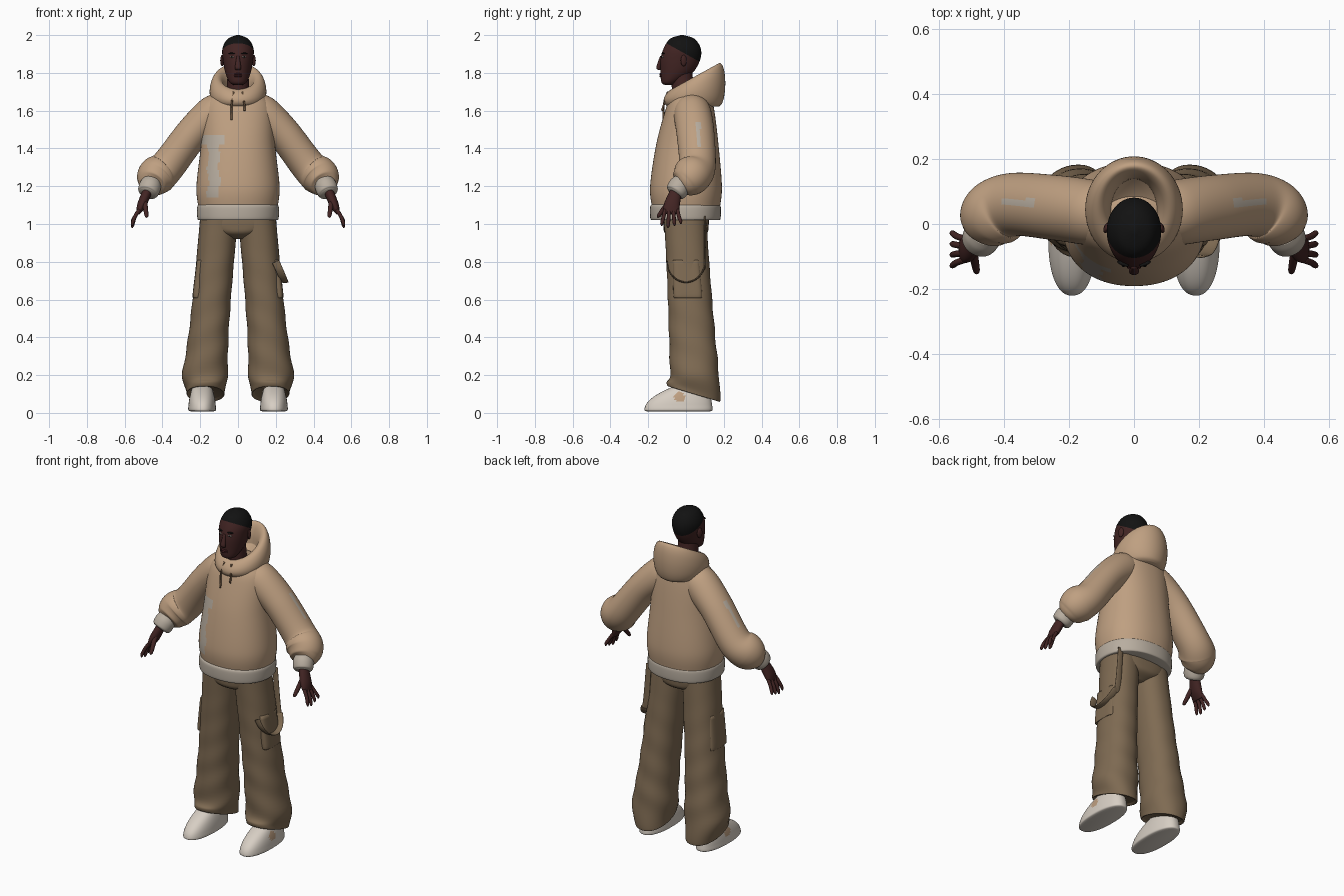
import bpy, bmesh, math
from mathutils import Vector

cube = bpy.data.objects.get("Cube")
if cube:
    bpy.data.objects.remove(cube)


def material(name, *colour):
    mat = bpy.data.materials.new(name)
    mat.use_nodes = True
    mat.diffuse_color = (*colour, 1)
    shader = mat.node_tree.nodes["Principled BSDF"]
    shader.inputs["Base Color"].default_value = (*colour, 1)
    shader.inputs["Roughness"].default_value = .8
    return mat


FLEECE = material("tan fleece", .52, .35, .22)
RIB = material("pale rib", .48, .42, .35)
CLOTH = material("brown cloth", .21, .145, .085)
CORD = material("brown cord", .15, .09, .05)
SKIN = material("dark skin", .055, .018, .017)
LIP = material("dark lip", .06, .014, .016)
HAIR = material("black hair", .006, .006, .006)
EYE = material("eye white", .45, .38, .33)
SHOE = material("off white leather", .68, .62, .55)

SIDES = {"left": 1, "right": -1}
ACROSS = Vector((1, 0, 0))
DEPTH = Vector((0, 1, 0))


def finish(name, bm, materials, rule=None):
    bmesh.ops.recalc_face_normals(bm, faces=bm.faces)
    for face in bm.faces:
        face.smooth = True
        if rule:
            face.material_index = int(rule(face.calc_center_median(), face.normal))
    mesh = bpy.data.meshes.new(name)
    bm.to_mesh(mesh)
    bm.free()
    for mat in materials:
        mesh.materials.append(mat)
    part = bpy.data.objects.new(name, mesh)
    bpy.context.collection.objects.link(part)
    return part


def ring(z, wide, deep=None, x=0, y=0, slope=0):
    """One oval cross-section; slope tips it up toward the back."""
    return x, y, z, wide, deep or wide, slope


def spline(rows, steps):
    """Pass a smooth curve through every row of values."""
    last = len(rows) - 1
    result = []
    for i in range(last):
        before, start, end, after = (rows[max(0, min(last, i + k))] for k in (-1, 0, 1, 2))
        for step in range(steps):
            t = step / steps
            result.append([q + t / 2 * (r - p + t * (2 * p - 5 * q + 4 * r - w + t * (3 * (q - r) + w - p)))
                           for p, q, r, w in zip(before, start, end, after)])
    return result + [rows[last]]


def signed_power(value, power):
    return math.copysign(abs(value) ** (2 / power), value)


def loft(name, rows, materials, side=1, sides=32, steps=6, power=2, along=None, rule=None, fold=0, cut=None):
    """Skin the rings; with along, they stand square to their path."""
    bm = bmesh.new()
    points = spline(rows, steps)
    loops = []
    for i, (x, y, z, wide, deep, slope) in enumerate(points):
        u, w = ACROSS, Vector((0, 1, slope))
        if along:
            ahead, behind = points[min(i + 1, len(points) - 1)], points[max(i - 1, 0)]
            tangent = (Vector(ahead[:3]) - Vector(behind[:3])).normalized()
            w = (along - tangent * tangent.dot(along)).normalized()
            u = tangent.cross(w)
        loop = []
        for k in range(sides):
            angle = math.tau * k / sides
            crease = 1 + fold * math.sin(z * 38 + 2 * angle) * max(0, 1 - z)
            across = wide * crease * signed_power(math.cos(angle), power)
            depth = deep * crease * signed_power(math.sin(angle), power)
            spot = Vector((x, y, z)) + u * across + w * depth
            loop.append(bm.verts.new((spot.x * side, spot.y, spot.z)))
        loops.append(loop)
    for low, high in zip(loops, loops[1:]):
        for k in range(sides):
            bm.faces.new((low[k], low[k - 1], high[k - 1], high[k]))
    bm.faces.new(loops[0])
    bm.faces.new(loops[-1])
    if cut:
        geometry = bm.verts[:] + bm.edges[:] + bm.faces[:]
        bmesh.ops.bisect_plane(bm, geom=geometry, plane_co=cut[0], plane_no=cut[1])
    return finish(name, bm, materials, rule)


def ball(name, location, size, mat, turn=0):
    bm = bmesh.new()
    bmesh.ops.create_uvsphere(bm, u_segments=16, v_segments=10, radius=1)
    part = finish(name, bm, [mat])
    part.location, part.scale, part.rotation_euler.z = location, size, turn


# Head with a clean slanted hairline
hairline, hair_up = Vector((0, -.02, 1.91)), Vector((0, .5, .9))
loft("head", [ring(z=1.735, wide=.02, y=-.09), ring(z=1.75, wide=.045, y=-.085),
              ring(z=1.8, wide=.067, deep=.085, y=-.05), ring(z=1.87, wide=.08, deep=.105, y=-.03),
              ring(z=1.93, wide=.082, deep=.098, y=-.02), ring(z=1.98, wide=.055, deep=.065, y=-.02),
              ring(z=2, wide=.008, y=-.02)],
     [SKIN, HAIR], sides=48, cut=(hairline, hair_up),
     rule=lambda centre, normal: (centre - hairline).dot(hair_up) > 0)
loft("neck", [ring(z=1.62, wide=.07, y=-.01), ring(z=1.7, wide=.06, y=-.015),
              ring(z=1.83, wide=.055, y=-.025)], [SKIN])
loft("nose", [ring(z=1.89, wide=.007, y=-.13), ring(z=1.83, wide=.016, deep=.012, y=-.145),
              ring(z=1.815, wide=.012, deep=.008, y=-.138)], [SKIN], sides=16)
for lip, height in (("upper", 1.793), ("lower", 1.783)):
    ball(lip + "_lip", (0, -.132, height), (.022, .009, .006), LIP)
for label, side in SIDES.items():
    turn = side * .35
    ball(label + "_eye", (side * .032, -.125, 1.885), (.012, .005, .005), EYE, turn)
    ball(label + "_iris", (side * .032, -.129, 1.885), (.005, .003, .005), HAIR)
    ball(label + "_brow", (side * .034, -.122, 1.903), (.019, .006, .004), HAIR, turn)
    ball(label + "_ear", (side * .084, -.012, 1.865), (.009, .017, .03), SKIN, turn)


# Sweatshirt body with a pale painted streak
def streak(centre, normal):
    wave = .006 * math.sin(centre.z * 45)
    reach = .06 if centre.z > 1.42 else .03
    return centre.y < 0 and 1.14 < centre.z < 1.48 + wave and abs(centre.x + .13 + wave) < reach


loft("sweatshirt_body", [ring(z=1.09, wide=.21, deep=.18), ring(z=1.2, wide=.22, deep=.19),
                         ring(z=1.42, wide=.196, deep=.165, y=.007), ring(z=1.6, wide=.185, deep=.13, y=.02),
                         ring(z=1.67, wide=.15, deep=.105, y=.025), ring(z=1.715, wide=.07, y=.01)],
     [FLEECE, RIB], sides=112, steps=12, power=2.2, rule=streak)
loft("hem_band", [ring(z=z, wide=.205 + puff, deep=.176 + puff, y=-.003)
                  for z, puff in ((1.02, 0), (1.03, .01), (1.09, .011), (1.105, 0))],
     [RIB], sides=64, power=2.2)

# Lowered hood: one roll from the outer shell over the rim to the inside
hood = []
for step in range(10):
    angle = math.radians(30 * step - 90)
    roll, lift = math.cos(angle), math.sin(angle)
    hood.append(ring(z=1.7 + .08 * lift, wide=.11 + .04 * roll, deep=.128 + .035 * roll,
                     y=.045, slope=.28 + .27 * lift))
loft("hood", hood, [FLEECE], sides=64)

for label, side in SIDES.items():
    low = 1.575 + side * .025
    loft(label + "_drawstring", [ring(x=.024, y=-.096, z=1.7, wide=.005), ring(x=.034, y=-.118, z=1.63, wide=.005),
                                 ring(x=.034, y=.121 - low * .155, z=low, wide=.006)],
         [CORD], side, along=DEPTH, sides=8)


def sleeve_mark(centre, normal):
    return abs(centre.y - .066) < .011 and .3 < abs(centre.x) < .41 and normal.z > 0


def trouser_leg():
    """Rings drift outward and backward on the way down, and flare at the shin."""
    rows = []
    for step in range(7):
        t = step / 6
        rows.append(ring(z=1.04 - .84 * t, wide=.1 + .02 * t ** 4, deep=.112 + .018 * t * t,
                         x=.1 + .075 * t, y=.05 * t - .005))
    hem = [ring(z=z, wide=wide, deep=wide + .034, x=.172, y=.04, slope=-.3)
           for z, wide in ((.12, .105), (.1, .1), (.11, .085))]
    return rows + hem


def shoe():
    """Long flat sole that shortens toward the ankle."""
    rows = [ring(z=.008, wide=.06, deep=.167, x=.19, y=-.04)]
    for step in range(6):
        t = step / 5
        rows.append(ring(z=.015 + .135 * t, wide=.073 - .027 * t * t, deep=.18 - .11 * t * t,
                         x=.19, y=.07 * t * t - .04))
    return rows


def shoe_patch(centre, normal):
    return abs(centre.x) > .2 and math.hypot(centre.y + .035, centre.z - .085) < .027


for label, side in SIDES.items():
    # Sleeve, cuff and hand
    loft(label + "_sleeve", [ring(x=.08, y=.03, z=1.6, wide=.09), ring(x=.13, y=.035, z=1.58, wide=.1),
                             ring(x=.24, y=.05, z=1.48, wide=.09, deep=.1),
                             ring(x=.37, y=.06, z=1.31, wide=.092, deep=.097),
                             ring(x=.43, y=.03, z=1.255, wide=.103), ring(x=.457, y=-.01, z=1.215, wide=.08),
                             ring(x=.465, y=-.03, z=1.2, wide=.045)],
         [FLEECE, RIB], side, sides=64, steps=10, along=DEPTH, rule=sleeve_mark)
    loft(label + "_cuff", [ring(x=.457, y=-.02, z=1.225, wide=.05), ring(x=.465, y=-.035, z=1.2, wide=.058),
                           ring(x=.476, y=-.053, z=1.17, wide=.055), ring(x=.48, y=-.06, z=1.16, wide=.043)],
         [RIB], side, along=DEPTH)
    loft(label + "_palm", [ring(x=.477, y=-.05, z=1.18, wide=.025, deep=.03),
                           ring(x=.51, y=-.075, z=1.1, wide=.024, deep=.042),
                           ring(x=.53, y=-.078, z=1.055, wide=.01, deep=.04)],
         [SKIN], side, along=DEPTH, sides=20)
    for i, finger in enumerate(("index", "middle", "ring", "little")):
        spread, tip = i - 1.5, .98 + .01 * abs(i - 1)
        loft(f"{label}_{finger}_finger", [ring(x=.523, y=-.078 + .022 * spread, z=1.075, wide=.01),
                                         ring(x=.545, y=-.078 + .027 * spread, z=1.04, wide=.01),
                                         ring(x=.558, y=-.078 + .033 * spread, z=tip + .015, wide=.009),
                                         ring(x=.56, y=-.078 + .034 * spread, z=tip, wide=.003)],
             [SKIN], side, along=DEPTH, sides=12)
    loft(label + "_thumb", [ring(x=.495, y=-.085, z=1.125, wide=.014), ring(x=.485, y=-.14, z=1.05, wide=.011),
                            ring(x=.482, y=-.152, z=1.035, wide=.003)],
         [SKIN], side, along=ACROSS, sides=12)

    # Trouser leg, side pocket and shoe
    loft(label + "_trouser_leg", trouser_leg(), [CLOTH], side, sides=48, power=2.2, fold=.03)
    loft(label + "_side_pocket", [ring(x=.204, y=.01, z=.61, wide=.03, deep=.07),
                                  ring(x=.204, y=.01, z=.63, wide=.036, deep=.077),
                                  ring(x=.19, z=.81, wide=.028, deep=.07)], [CLOTH], side, power=4)
    loft(label + "_shoe", shoe(), [SHOE, FLEECE], side, sides=72, power=2.3, rule=shoe_patch)

# Seat of the trousers
loft("trouser_seat", [ring(z=1.05, wide=.19, deep=.12), ring(z=.99, wide=.196, deep=.12),
                      ring(z=.95, wide=.13, deep=.11), ring(z=.92, wide=.04, deep=.06)],
     [CLOTH], sides=48, power=2.4)

# Strap hanging in a loop from the left hip
strap = [ring(x=.18, y=.1, z=1.04, wide=.004, deep=.018)]
for step in range(9):
    angle = math.pi * step / 8
    strap.append(ring(x=.2 + .048 * math.sin(angle), y=.1 * math.cos(angle), z=.8 - .108 * math.sin(angle),
                      wide=.004, deep=.02))
loft("hip_strap", strap, [CLOTH], along=ACROSS, sides=16)
